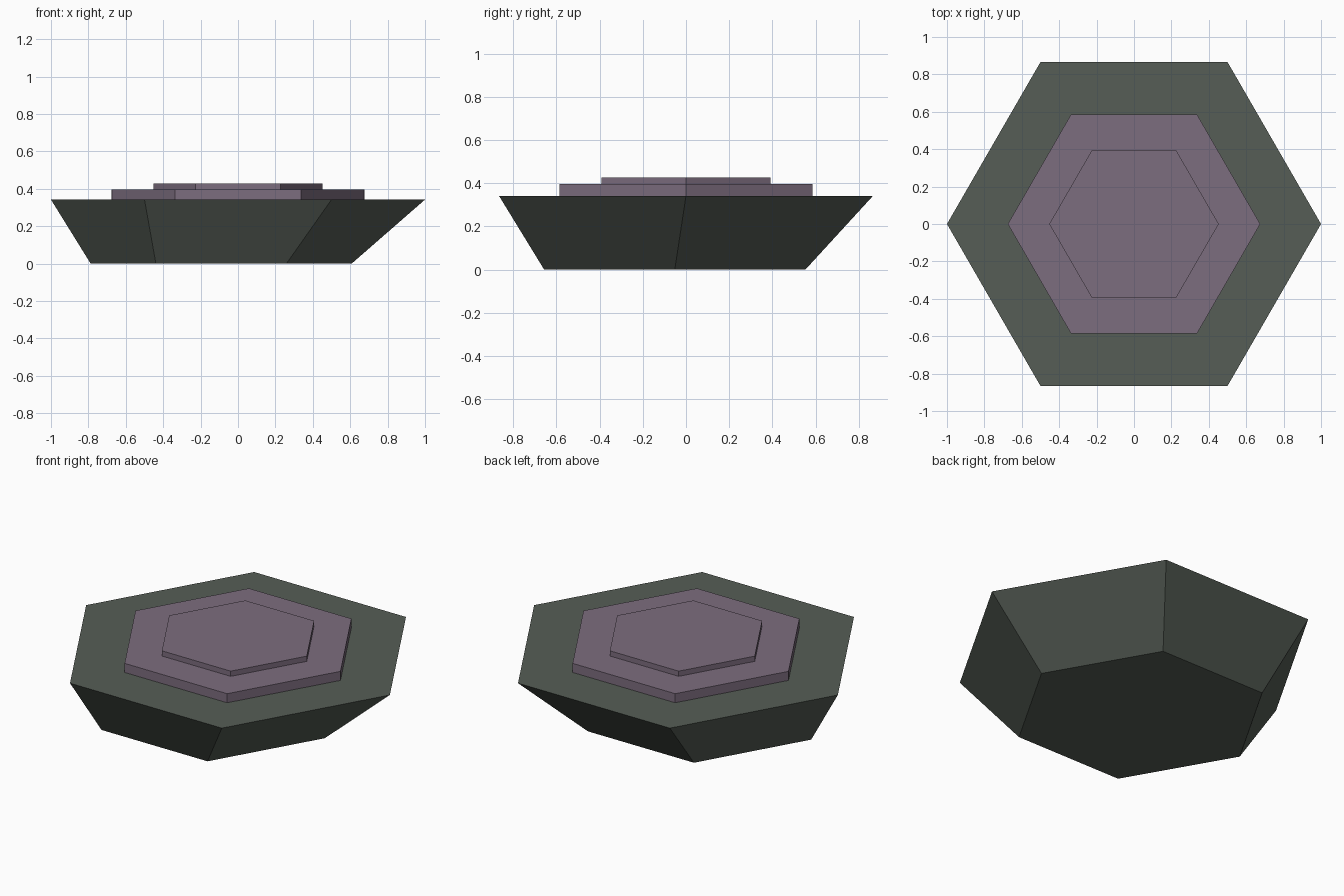
import bpy, bmesh, math

if "Cube" in bpy.data.objects:
    bpy.data.objects.remove(bpy.data.objects["Cube"])


def material(name, rgb):
    m = bpy.data.materials.new(name)
    m.diffuse_color = (*rgb, 1.0)
    m.use_nodes = True
    m.node_tree.nodes["Principled BSDF"].inputs["Base Color"].default_value = m.diffuse_color
    return m


def hex_ring(bm, radius, z, cx=0.0, cy=0.0):
    return [bm.verts.new((cx + radius * math.cos(math.radians(60 * i)),
                          cy + radius * math.sin(math.radians(60 * i)), z))
            for i in range(6)]


def hex_solid(name, bottom, top, mat):
    """Six-sided solid between two rings given as (radius, z, cx, cy)."""
    bm = bmesh.new()
    low, high = hex_ring(bm, *bottom), hex_ring(bm, *top)
    bm.faces.new(low[::-1])
    bm.faces.new(high)
    for i in range(6):
        j = (i + 1) % 6
        bm.faces.new((low[i], low[j], high[j], high[i]))
    mesh = bpy.data.meshes.new(name)
    bm.to_mesh(mesh)
    bm.free()
    mesh.materials.append(mat)
    obj = bpy.data.objects.new(name, mesh)
    bpy.context.collection.objects.link(obj)
    return obj


green = material("dark grey green", (0.092, 0.110, 0.092))
purple = material("dusty purple", (0.202, 0.153, 0.209))

# Tapered base, its underside shifted off centre
hex_solid("base", (0.698, 0.0, -0.09, -0.052), (1.0, 0.342), green)
# Two stepped plates on top
hex_solid("lower_plate", (0.675, 0.342), (0.675, 0.396), purple)
hex_solid("upper_plate", (0.453, 0.396), (0.453, 0.427), purple)
